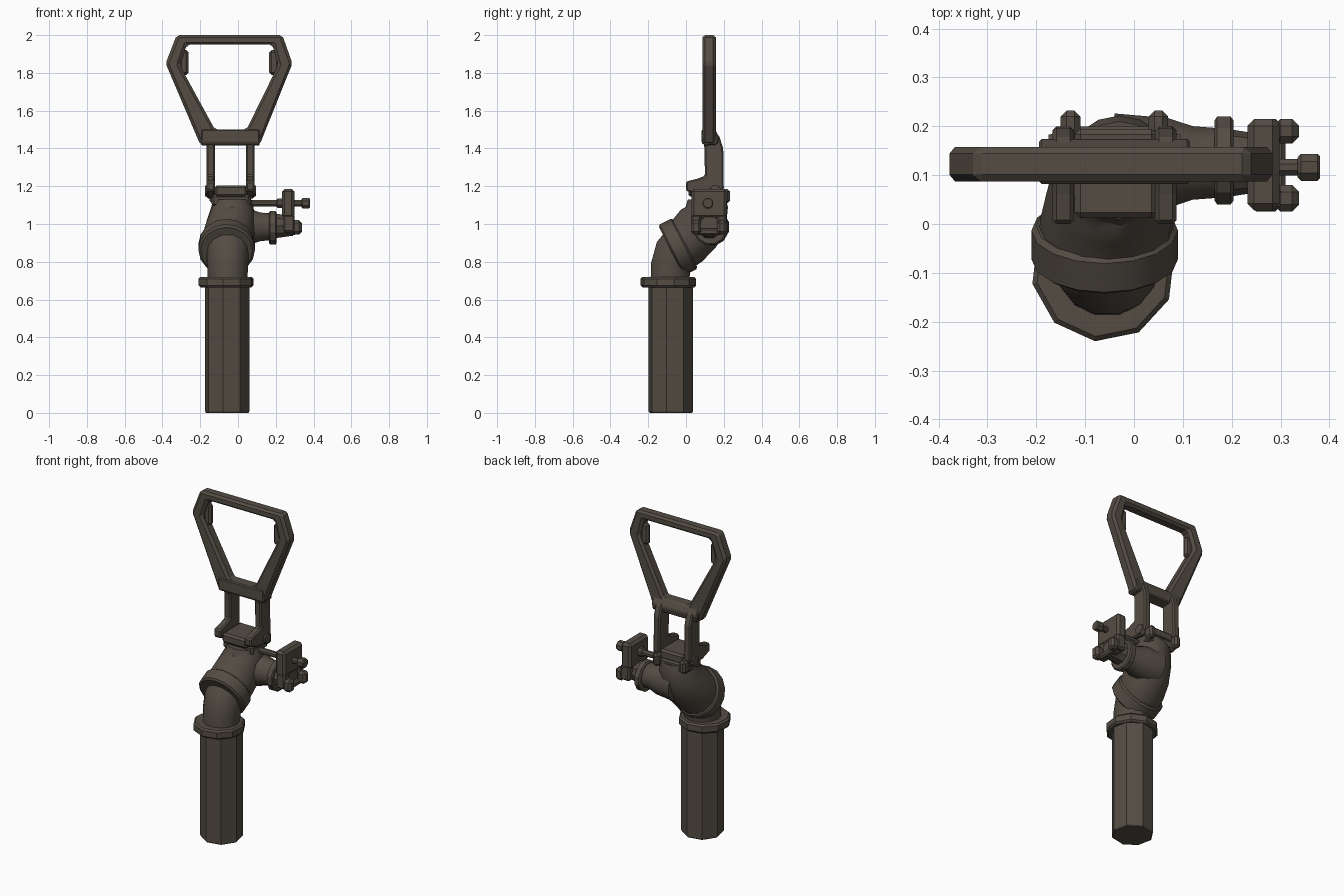
import bpy, bmesh, math
from mathutils import Vector

if "Cube" in bpy.data.objects:
    bpy.data.objects.remove(bpy.data.objects["Cube"])

mat = bpy.data.materials.new("dark bronze brown")
mat.diffuse_color = (0.088, 0.073, 0.057, 1)
mat.use_nodes = True
mat.node_tree.nodes["Principled BSDF"].inputs["Base Color"].default_value = mat.diffuse_color


def finish(name, bm, bevel=0.0, smooth=False):
    bmesh.ops.recalc_face_normals(bm, faces=bm.faces)
    me = bpy.data.meshes.new(name)
    bm.to_mesh(me)
    bm.free()
    me.materials.append(mat)
    ob = bpy.data.objects.new(name, me)
    bpy.context.collection.objects.link(ob)
    if bevel:
        m = ob.modifiers.new("bevel", 'BEVEL')
        m.width = bevel
        m.segments = 1
        m.limit_method = 'ANGLE'
    if smooth:
        bpy.ops.object.select_all(action='DESELECT')
        ob.select_set(True)
        bpy.context.view_layer.objects.active = ob
        bpy.ops.object.shade_smooth_by_angle(angle=math.radians(35))
    return ob


def box(name, lo, hi, bevel=0.01):
    bm = bmesh.new()
    bmesh.ops.create_cube(bm, size=1)
    for v in bm.verts:
        v.co = [l + (c + 0.5) * (h - l) for c, l, h in zip(v.co, lo, hi)]
    return finish(name, bm, bevel)


def tube(name, stations, sides, rot=0.0, smooth=False, bevel=0.0):
    """stations: (centre, radius, axis) for each ring"""
    bm = bmesh.new()
    rings = []
    for c, r, ax in stations:
        ax = Vector(ax).normalized()
        ref = Vector((0, 0, 1)) if abs(ax.x) > 0.5 else Vector((1, 0, 0))
        u = (ref - ax * ref.dot(ax)).normalized()
        w = ax.cross(u)
        rings.append([bm.verts.new(Vector(c) + r * (math.cos(a) * u + math.sin(a) * w))
                      for a in (rot + i * math.tau / sides for i in range(sides))])
    for a, b in zip(rings, rings[1:]):
        for i in range(sides):
            j = (i + 1) % sides
            bm.faces.new((a[i], a[j], b[j], b[i]))
    bm.faces.new(rings[0])
    bm.faces.new(rings[-1])
    return finish(name, bm, bevel, smooth)


def x_tube(name, y, z, profile, sides, smooth=False):
    return tube(name, [((x, y, z), r, (1, 0, 0)) for x, r in profile],
                sides, math.pi / sides, smooth)


def prism_x(name, x0, x1, profile, bevel):
    """extrude a (y, z) profile along x"""
    bm = bmesh.new()
    f = bm.faces.new([bm.verts.new((x0, y, z)) for y, z in profile])
    new = bmesh.ops.extrude_face_region(bm, geom=[f])["geom"]
    bmesh.ops.translate(bm, vec=(x1 - x0, 0, 0),
                        verts=[g for g in new if isinstance(g, bmesh.types.BMVert)])
    return finish(name, bm, bevel)


UP = (0, 0, 1)
# octagonal grip and its collar
cx, cy = -0.057, -0.08
tube("grip", [((cx, cy, z), r, UP) for z, r in
              ((0, 0.114), (0.008, 0.12), (0.68, 0.12))], 8, math.radians(-11))
tube("grip_collar", [((-0.063, -0.093, z), r, UP) for z, r in
                     ((0.665, 0.138), (0.675, 0.148), (0.71, 0.148), (0.72, 0.138))],
     10, 0.2)

# lower elbow, leaning back into the tilted flange
tube("lower_elbow", [((-0.055, -0.085, 0.70), 0.105, UP),
                     ((-0.055, -0.08, 0.78), 0.108, (0, 0.15, 1)),
                     ((-0.055, -0.06, 0.85), 0.112, (0, 0.5, 0.85)),
                     ((-0.055, -0.02, 0.90), 0.118, (0, 0.89, 0.45))], 14, 0, True)
ax = Vector((0, 0.89, 0.45)).normalized()
c = Vector((-0.06, -0.04, 0.88))
tube("elbow_flange", [(c + ax * d, r, ax) for d, r in
                      ((-0.045, 0.138), (-0.036, 0.15), (0.03, 0.15), (0.04, 0.14))],
     16, 0, True)

# upper elbow body, turning up to the bracket
tube("upper_elbow", [((-0.06, -0.04, 0.88), 0.136, ax),
                     ((-0.055, 0.01, 0.915), 0.137, (0, 0.85, 0.55)),
                     ((-0.045, 0.06, 0.97), 0.135, (0, 0.65, 0.75)),
                     ((-0.035, 0.095, 1.035), 0.125, (0, 0.35, 0.93)),
                     ((-0.03, 0.11, 1.09), 0.112, UP),
                     ((-0.03, 0.11, 1.13), 0.10, UP)], 16, 0, True)

# side outlet with its flange and nozzle
x_tube("side_outlet", 0.125, 0.985,
       ((-0.04, 0.105), (0.07, 0.095), (0.12, 0.078), (0.17, 0.074)), 12, True)
x_tube("outlet_flange", 0.13, 0.98,
       ((0.165, 0.085), (0.17, 0.093), (0.198, 0.093), (0.204, 0.085)), 12)
x_tube("outlet_nozzle", 0.125, 0.99, ((0.19, 0.07), (0.24, 0.062), (0.29, 0.055)), 10, True)

# clamp plate with two lower lugs and a lip, carried on a screw
box("clamp_plate", (0.232, 0.028, 1.03), (0.298, 0.215, 1.185), 0.014)
for i, (y0, y1) in enumerate(((0.026, 0.08), (0.165, 0.215))):
    prism_x("clamp_lug_%d" % (i + 1), 0.24, 0.30,
            ((y0, 0.955), (y1, 0.955), (y1, 1.05), (y0, 1.05)), 0.01)
    box("clamp_toe_%d" % (i + 1), (0.285, y0, 0.945), (0.338, y1, 1.02), 0.014)
box("clamp_lip", (0.255, 0.06, 0.942), (0.31, 0.19, 0.975), 0.008)
x_tube("clamp_screw", 0.116, 1.11, ((0.03, 0.018), (0.34, 0.018)), 8, True)
x_tube("screw_collar", 0.116, 1.11, ((0.205, 0.02), (0.21, 0.028), (0.235, 0.028)), 8)
x_tube("screw_head", 0.116, 1.11,
       ((0.335, 0.022), (0.342, 0.03), (0.376, 0.03), (0.381, 0.024)), 8)

# bracket block on top of the body
box("bracket_block", (-0.122, 0.012, 1.145), (0.048, 0.195, 1.205), 0.012)
box("bracket_base", (-0.14, 0.045, 1.095), (0.065, 0.20, 1.155), 0.012)

# hinge arms with feet
arm = ((0.0, 1.175), (0.0, 1.225), (0.06, 1.24), (0.10, 1.255), (0.098, 1.40),
       (0.082, 1.48), (0.15, 1.50), (0.178, 1.46), (0.197, 1.40), (0.20, 1.19),
       (0.175, 1.135), (0.07, 1.15))
arm_mid = -0.04
for name, s in (("left", -1), ("right", 1)):
    a, b = sorted((arm_mid + s * 0.083, arm_mid + s * 0.127))
    prism_x(name + "_arm", a, b, arm, 0.008)
    # rear hinge lug and pivot cap
    box(name + "_rear_lug", (arm_mid + s * 0.09 - 0.02, 0.17, 1.11),
        (arm_mid + s * 0.09 + 0.02, 0.232, 1.185), 0.012)
    x_tube(name + "_pivot_cap", 0.155, 1.175,
           ((arm_mid + s * 0.115, 0.036), (arm_mid + s * 0.135, 0.03)), 8)

# crossbar below the loop
prism_x("crossbar", -0.195, 0.115,
        ((0.082, 1.43), (0.082, 1.50), (0.155, 1.50), (0.175, 1.46), (0.165, 1.42), (0.10, 1.415)),
        0.006)

# open trapezoid handle loop
outer = ((-0.20, 1.42), (-0.383, 1.85), (-0.325, 2.0), (0.235, 2.0), (0.288, 1.85), (0.115, 1.42))
inner = ((-0.122, 1.50), (-0.308, 1.84), (-0.27, 1.95), (0.182, 1.95), (0.212, 1.84), (0.045, 1.50))
bm = bmesh.new()
loops = [[bm.verts.new((x, y, z)) for x, z in pts]
         for pts, y in ((outer, 0.087), (inner, 0.087), (inner, 0.158), (outer, 0.158))]
for k in range(4):
    a, b = loops[k], loops[(k + 1) % 4]
    for i in range(6):
        j = (i + 1) % 6
        bm.faces.new((a[i], a[j], b[j], b[i]))
finish("handle_loop", bm, 0.014)

# small stiffening tabs inside the loop
for name, x0, x1 in (("left_loop_tab", -0.31, -0.262), ("right_loop_tab", 0.165, 0.215)):
    box(name, (x0, 0.105, 1.79), (x1, 0.14, 1.92), 0.012)
